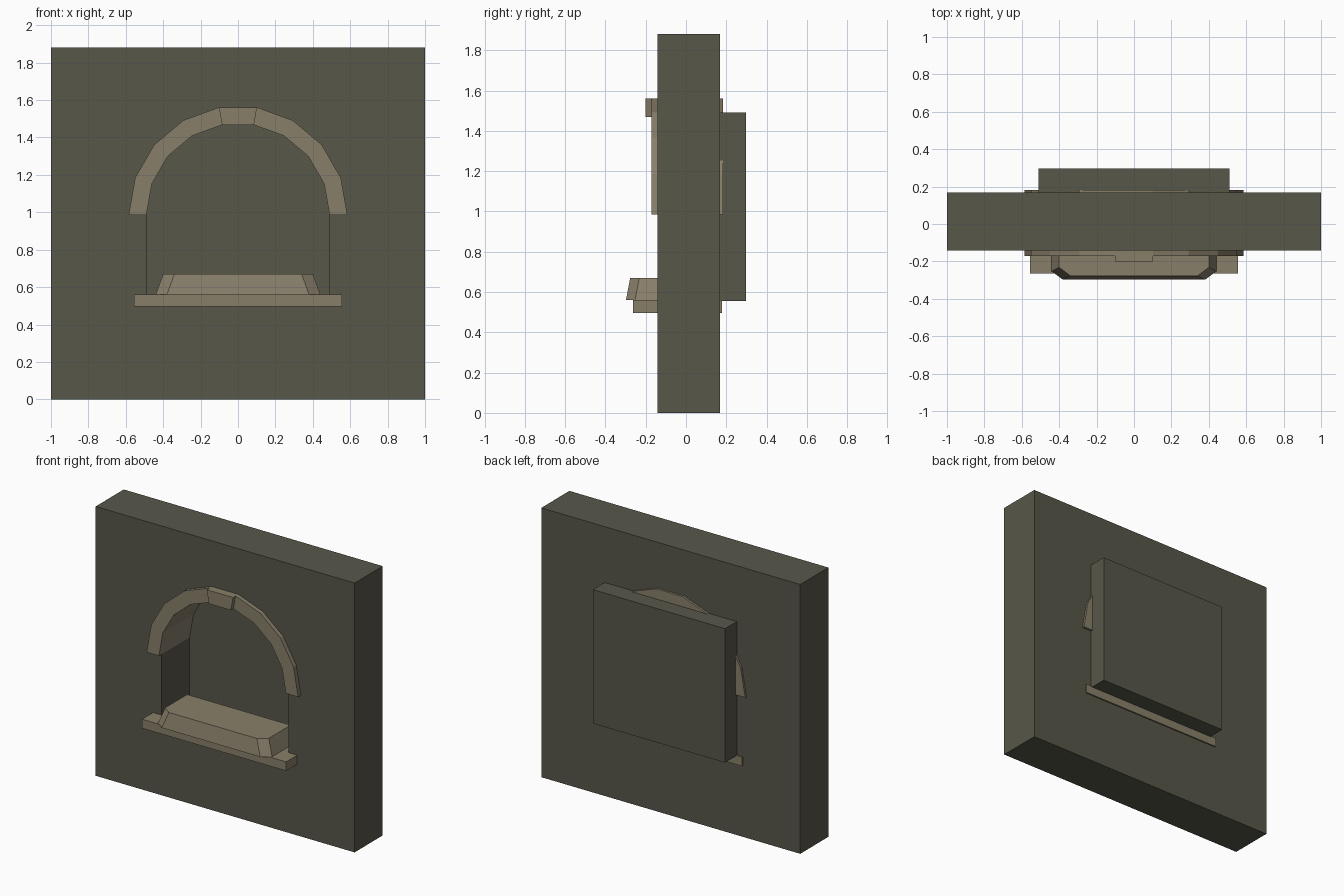
import bpy
import bmesh
from math import cos, sin, radians

cube = bpy.data.objects.get("Cube")
if cube:
    bpy.data.objects.remove(cube, do_unlink=True)


def material(name, rgb):
    mat = bpy.data.materials.new(name)
    mat.use_nodes = True
    color = (*rgb, 1)
    mat.diffuse_color = color
    mat.node_tree.nodes["Principled BSDF"].inputs["Base Color"].default_value = color
    return mat


dark_stone = material("dark_stone", (0.098, 0.095, 0.068))
tan_stone = material("tan_stone", (0.25, 0.213, 0.144))


def loft(name, lower, upper, mat):
    """Solid between two matching rings of 3D points."""
    bm = bmesh.new()
    a = [bm.verts.new(p) for p in lower]
    b = [bm.verts.new(p) for p in upper]
    bm.faces.new(a)
    bm.faces.new(b)
    n = len(a)
    for i in range(n):
        j = (i + 1) % n
        bm.faces.new((a[i], a[j], b[j], b[i]))
    bmesh.ops.recalc_face_normals(bm, faces=bm.faces)
    mesh = bpy.data.meshes.new(name)
    bm.to_mesh(mesh)
    bm.free()
    mesh.materials.append(mat)
    obj = bpy.data.objects.new(name, mesh)
    bpy.context.collection.objects.link(obj)
    return obj


def slab(name, outline, y0, y1, mat):
    """Extrude an (x, z) outline from y0 to y1."""
    return loft(name, [(x, y0, z) for x, z in outline],
                [(x, y1, z) for x, z in outline], mat)


def box(name, half, y0, y1, z0, z1, mat):
    return slab(name, [(-half, z0), (half, z0), (half, z1), (-half, z1)], y0, y1, mat)


SPRING, INNER, OUTER = 0.985, 0.49, 0.585
FRONT, BACK = -0.142, 0.168


def arc(radius, start, end):
    return [(radius * cos(radians(a)), SPRING + radius * sin(radians(a)))
            for a in range(start, end + 1, 20)]


def ring(start, end):
    return arc(OUTER, start, end) + arc(INNER, start, end)[::-1]


# Wall with an arched opening, cut a little wider where the arch fills it
wall = box("wall", 1, FRONT, BACK, 0, 1.88, dark_stone)
opening = [(-INNER, 0.53), (INNER, 0.53), (INNER, SPRING)]
opening += arc(INNER + 0.04, 0, 180) + [(-INNER, SPRING)]
cutter = slab("opening_cutter", opening, FRONT - 0.2, BACK + 0.2, dark_stone)
cut = wall.modifiers.new("opening", "BOOLEAN")
cut.operation = "DIFFERENCE"
cut.solver = "EXACT"
cut.object = cutter
bpy.context.view_layer.objects.active = wall
bpy.ops.object.modifier_apply(modifier=cut.name)
bpy.data.objects.remove(cutter, do_unlink=True)

# Panel closing the niche from behind
box("back_panel", 0.51, BACK - 0.002, 0.298, 0.555, 1.49, dark_stone)

# Arch halves and the projecting keystone
slab("arch_left", ring(0, 80), -0.172, 0.183, tan_stone)
slab("arch_right", ring(100, 180), -0.172, 0.183, tan_stone)
slab("keystone", ring(80, 100), -0.2, 0.183, tan_stone)

# Sill and the tapered ledge block with clipped front corners
box("sill", 0.557, -0.264, 0.178, 0.497, 0.56, tan_stone)


def ledge_ring(half, front, back, z):
    right = [(half - 0.06, front, z), (half, front + 0.045, z), (half, back, z)]
    return right + [(-x, y, h) for x, y, h in reversed(right)]


loft("ledge_block", ledge_ring(0.44, -0.298, 0.03, 0.56),
     ledge_ring(0.40, -0.277, 0.01, 0.67), tan_stone)
